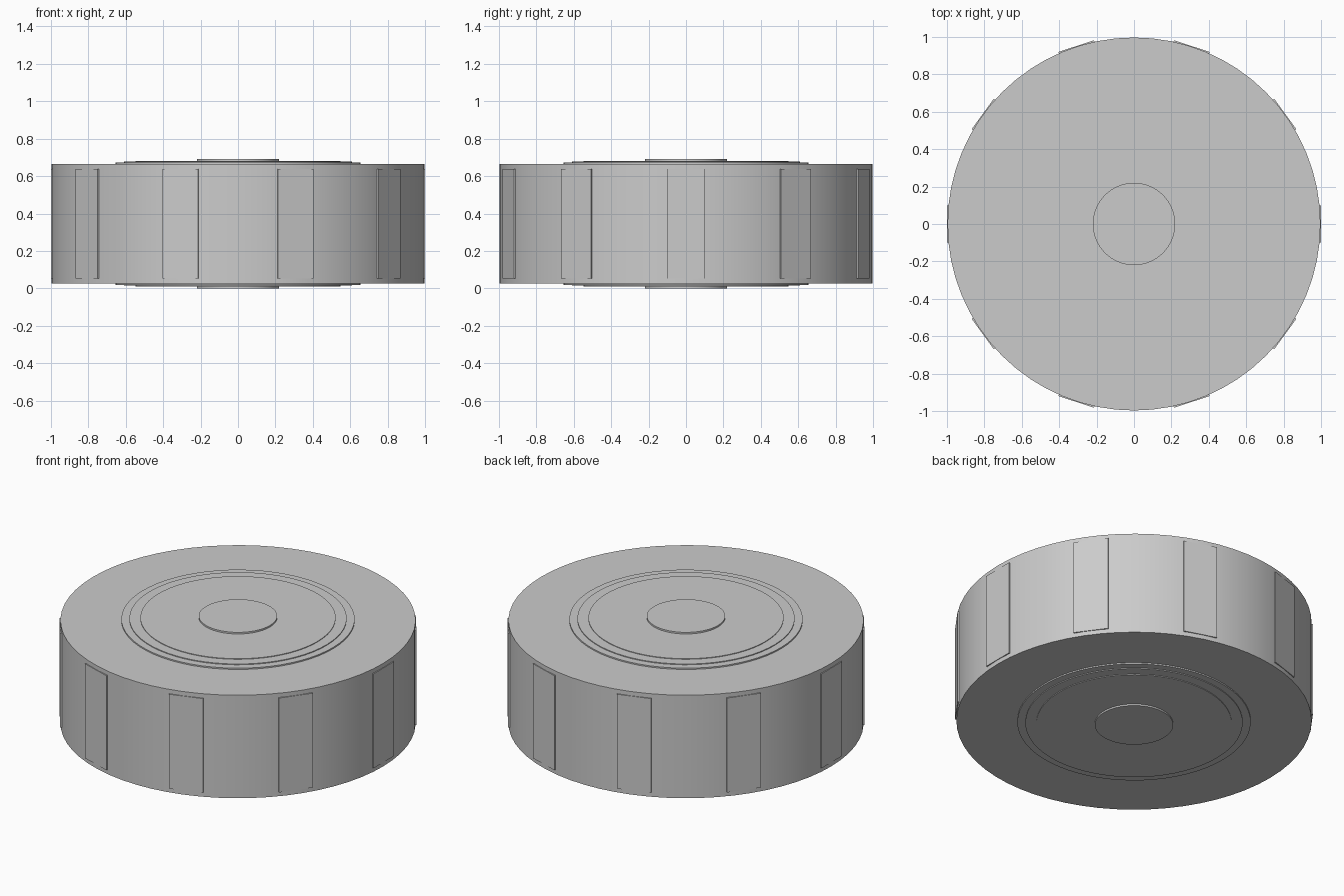
import bpy
import math

cube = bpy.data.objects.get("Cube")
if cube:
    bpy.data.objects.remove(cube, do_unlink=True)

MID = 0.346          # middle height of the chip
HALF = 0.319         # half thickness of the main disc
PANELS = 10

grey = bpy.data.materials.new("plain_grey")
grey.use_nodes = True
colour = (0.6, 0.6, 0.6, 1)
grey.diffuse_color = colour
grey.node_tree.nodes["Principled BSDF"].inputs["Base Color"].default_value = colour


def disc(name, radius, low, high, sides=64):
    """Upright round slab between two heights."""
    bpy.ops.mesh.primitive_cylinder_add(
        vertices=sides, radius=radius, depth=high - low,
        location=(0, 0, (low + high) / 2))
    obj = bpy.context.object
    obj.name = name
    obj.data.materials.append(grey)
    bpy.ops.object.shade_smooth_by_angle(angle=math.radians(30))
    return obj


# Main body
disc("chip_body", 0.997, MID - HALF, MID + HALF)

# Shallow stepped discs on both faces: radius and rise above the body
steps = {"outer_ring": (0.655, 0.008), "inner_ring": (0.61, 0.013),
         "face_disc": (0.548, 0.017), "centre_button": (0.22, 0.027)}
for part, (radius, rise) in steps.items():
    top = MID + HALF
    bottom = MID - HALF
    disc("top_" + part, radius, top - 0.01, top + rise)
    disc("bottom_" + part, radius, bottom - rise, bottom + 0.01)

# Flat edge inserts standing slightly proud of the rim
for i in range(PANELS):
    angle = math.tau * i / PANELS
    bpy.ops.mesh.primitive_cube_add(
        size=1, rotation=(0, 0, angle),
        location=(0.98 * math.cos(angle), 0.98 * math.sin(angle), MID))
    panel = bpy.context.object
    panel.name = f"edge_panel_{i + 1}"
    panel.scale = (0.04, 0.2, 0.585)
    panel.data.materials.append(grey)
